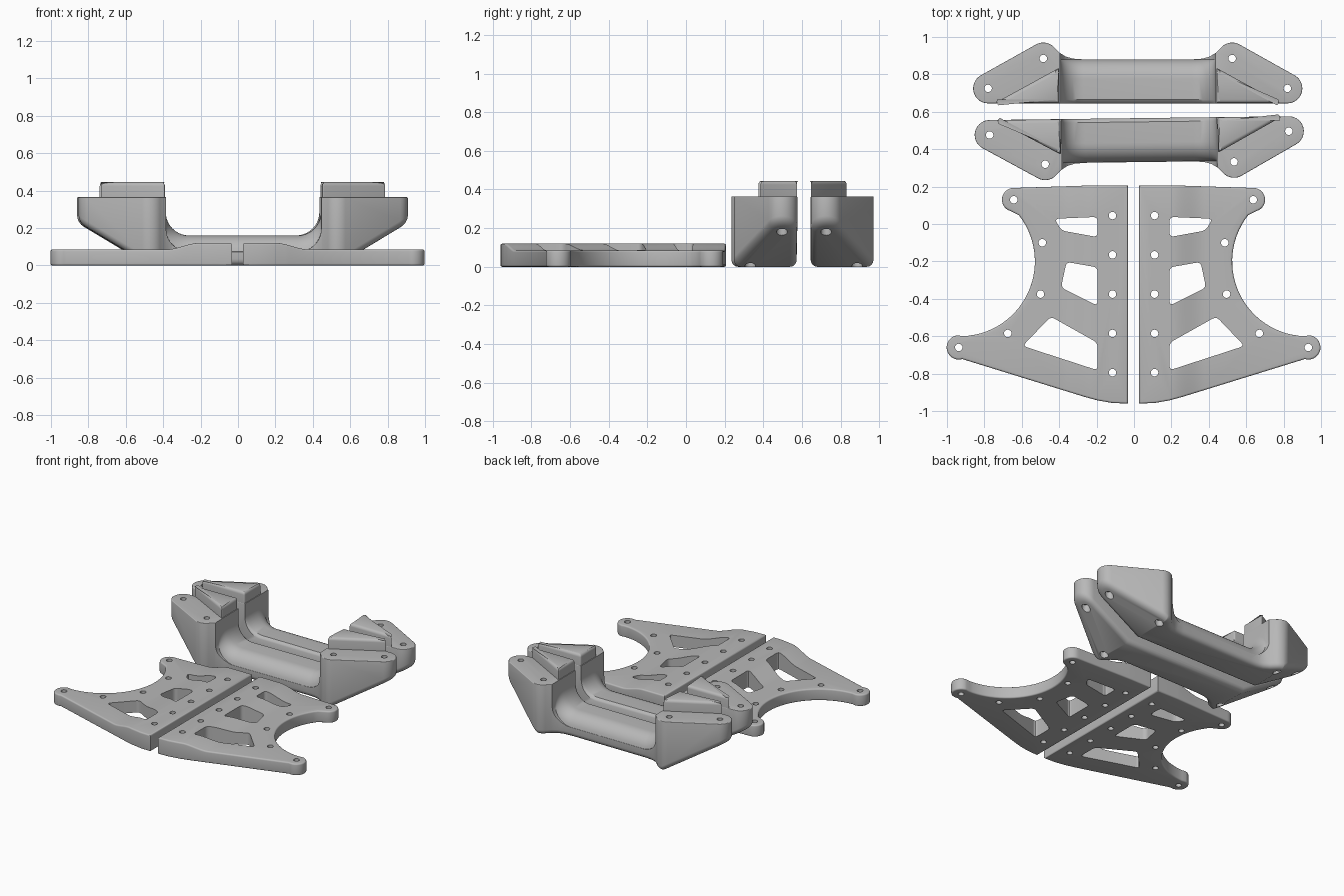
import bpy, bmesh, math
from mathutils import Vector, Matrix

if "Cube" in bpy.data.objects:
    bpy.data.objects.remove(bpy.data.objects["Cube"])

grey = bpy.data.materials.new("satin_grey")
grey.use_nodes = True
grey.diffuse_color = (0.48, 0.48, 0.48, 1)
grey.node_tree.nodes["Principled BSDF"].inputs["Base Color"].default_value = grey.diffuse_color


def arc(cx, cy, r, a0, a1, n=14):
    angles = [math.radians(a0 + (a1 - a0) * i / n) for i in range(n + 1)]
    return [(cx + r * math.cos(a), cy + r * math.sin(a)) for a in angles]


def rounded(points, r, n=4):
    """Round every corner of a polygon."""
    out, pts = [], [Vector(p) for p in points]
    for i, p in enumerate(pts):
        a = p + (pts[i - 1] - p).normalized() * r
        b = p + (pts[(i + 1) % len(pts)] - p).normalized() * r
        for k in range(n + 1):
            t = k / n
            out.append(tuple(a * (1 - t) ** 2 + p * 2 * t * (1 - t) + b * t * t))
    return out


def inset(points, d):
    """Offset a counter-clockwise outline inwards."""
    out, pts = [], [Vector(p) for p in points]
    for i, p in enumerate(pts):
        e1 = (p - pts[i - 1]).normalized()
        e2 = (pts[(i + 1) % len(pts)] - p).normalized()
        n1, n2 = Vector((-e1.y, e1.x)), Vector((-e2.y, e2.x))
        out.append(p + (n1 + n2) * d / (1 + n1.dot(n2)))
    return out


def loft(bm, rings):
    """Skin closed rings of 3D points and cap both ends."""
    loops = [[bm.verts.new(p) for p in ring] for ring in rings]
    count = len(loops[0])
    for lo, hi in zip(loops, loops[1:]):
        for i in range(count):
            j = (i + 1) % count
            bm.faces.new((lo[i], lo[j], hi[j], hi[i]))
    bm.faces.new(loops[0][::-1])
    bm.faces.new(loops[-1])


def prism(bm, outline, levels):
    """Extrude an outline through (height, inset) levels."""
    area = sum(a[0] * b[1] - b[0] * a[1] for a, b in zip(outline, outline[1:] + outline[:1]))
    outline = outline if area > 0 else outline[::-1]
    loft(bm, [[(p[0], p[1], z) for p in inset(outline, d)] for z, d in levels])


def edge_round(z, r, top=False, n=4):
    """Levels of a quarter-round along the bottom or top edge."""
    levels = []
    for i in range(n + 1):
        a = math.pi / 2 * i / n
        levels.append((r * (1 - math.cos(a)), r * (1 - math.sin(a))))
    return [(z - h, d) for h, d in reversed(levels)] if top else [(z + h, d) for h, d in levels]


def split_x(bm, xs):
    for x in xs:
        bmesh.ops.bisect_plane(bm, geom=bm.verts[:] + bm.edges[:] + bm.faces[:], dist=1e-5,
                               plane_co=(x, 0, 0), plane_no=(1, 0, 0))


def to_object(bm, name):
    bmesh.ops.recalc_face_normals(bm, faces=bm.faces[:])
    mesh = bpy.data.meshes.new(name)
    bm.to_mesh(mesh)
    bm.free()
    mesh.materials.append(grey)
    ob = bpy.data.objects.new(name, mesh)
    bpy.context.collection.objects.link(ob)
    return ob


def carve(ob, cutter_bm):
    cutter = to_object(cutter_bm, "cutter")
    cutter.hide_render = True
    mod = ob.modifiers.new("carve", "BOOLEAN")
    mod.operation, mod.solver, mod.object = "DIFFERENCE", "EXACT", cutter
    graph = bpy.context.evaluated_depsgraph_get()
    mesh = bpy.data.meshes.new_from_object(ob.evaluated_get(graph))
    ob.modifiers.clear()
    ob.data = mesh
    bpy.data.objects.remove(cutter)


def smooth(ob):
    bpy.ops.object.select_all(action="DESELECT")
    ob.select_set(True)
    bpy.context.view_layer.objects.active = ob
    bpy.ops.object.shade_smooth_by_angle(angle=math.radians(32))


def mirrored_copy(ob, name, matrix):
    copy = bpy.data.objects.new(name, ob.data.copy())
    copy.data.transform(matrix)
    copy.data.flip_normals()
    bpy.context.collection.objects.link(copy)
    return copy


# Side plate: thin outer wing that thickens towards the middle
def plate_top(x):
    t = min(max((0.38 - x) / 0.18, 0), 1)
    return 0.035 * t * t * (3 - 2 * t)


outline = ([(0.0275, -0.96), (0.0275, 0.207), (0.2, 0.207)]
           + arc(0.638, 0.13, 0.063, 95, -75)
           + arc(0.925, -0.2, 0.4, 142, 268, 28)
           + arc(0.932, -0.66, 0.065, 85, -107)
           + [(0.26, -0.924), (0.19, -0.943), (0.11, -0.957)])
bm = bmesh.new()
prism(bm, outline, edge_round(0, 0.01) + edge_round(0.085, 0.01, top=True))
split_x(bm, [0.2 + 0.018 * i for i in range(11)])
for v in bm.verts:
    if v.co.z > 0.05:
        v.co.z += plate_top(v.co.x)
plate = to_object(bm, "left_plate")

# Plate windows and screw holes
bm = bmesh.new()
windows = [[(0.19, 0.038), (0.42, 0.028), (0.383, -0.035), (0.19, -0.07)],
           [(0.19, -0.232), (0.356, -0.203), (0.385, -0.34), (0.19, -0.437)],
           [(0.19, -0.635), (0.44, -0.495), (0.59, -0.652), (0.19, -0.782)]]
for w in windows:
    prism(bm, rounded(w, 0.025), [(-0.1, 0), (0.3, 0)])
holes = [(0.11, 0.045 - 0.21 * i) for i in range(5)]
holes += [(0.485, -0.1), (0.495, -0.375), (0.67, -0.585), (0.638, 0.13), (0.932, -0.66)]
for x, y in holes:
    prism(bm, arc(x, y, 0.02, 0, 345, 23), [(-0.1, 0), (0.3, 0)])
carve(plate, bm)
smooth(plate)
mirrored_copy(plate, "right_plate", Matrix.Translation((-0.005, 0, 0)) @ Matrix.Scale(-1, 4, (1, 0, 0)))


# Handle: a low bar between two tall mounting ears with sloped undersides
def underside(x):
    return max(0, 0.6 * (abs(x) - 0.5))


half = (arc(0.8, 0.08, 0.08, -90, 60.8) + arc(0.505, 0.245, 0.08, 60.8, 135)
        + [(0.42, 0.272), (0.385, 0.25), (0.345, 0.239), (0.29, 0.235)])
outline = half + [(-x, y) for x, y in reversed(half)]
bm = bmesh.new()
prism(bm, outline, edge_round(0, 0.035) + edge_round(0.365, 0.005, top=True))
split_x(bm, (-0.5, 0.5))
for v in bm.verts:
    if v.co.z < 0.2:
        v.co.z += underside(v.co.x)
handle = to_object(bm, "back_handle")

# Filleted channel above the bar, dropping over its rounded outer edge
bm = bmesh.new()
side = [(0.415, 0.6)] + [(x, z) for x, z in arc(0.29, 0.285, 0.125, 0, -90, 10)]
profile = side + [(-x, z) for x, z in reversed(side)]
stations = [(-0.05, 0.02), (0, 0.02), (0.006, 0.01), (0.02, 0)]
for i in range(9):
    a = math.radians(10 * i)
    stations.append((0.13 + 0.105 * math.sin(a), 0.105 * (1 - math.cos(a))))
stations += [(0.4, 0.1)]
loft(bm, [[(x, y, z - drop if z < 0.5 else z) for x, z in profile] for y, drop in stations])
carve(handle, bm)

# Counterbored screw holes in the ears
bm = bmesh.new()
for s in (-1, 1):
    for x, y in ((0.8, 0.08), (0.505, 0.24)):
        seat = underside(x) + 0.04
        prism(bm, arc(s * x, y, 0.028, 0, 345, 23), [(-0.1, 0), (seat, 0), (seat, 0.008), (0.6, 0.008)])
carve(handle, bm)
smooth(handle)

# Raised triangular wedges on the ears
parts = [(handle, "handle")]
for s, label in ((1, "left_wedge"), (-1, "right_wedge")):
    bm = bmesh.new()
    triangle = [(s * 0.42, 0.001), (s * 0.765, 0.001), (s * 0.42, 0.19)]
    prism(bm, rounded(triangle, 0.012), [(0.35, 0)] + edge_round(0.445, 0.02, top=True))
    wedge = to_object(bm, "back_" + label)
    smooth(wedge)
    parts.append((wedge, label))

# Front handle mirrors the back one, turned very slightly
front = (Matrix.Translation((0.027, 0.566, 0)) @ Matrix.Rotation(0.0126, 4, "Z")
         @ Matrix.Scale(-1, 4, (0, 1, 0)))
for ob, label in parts:
    mirrored_copy(ob, "front_" + label, front)
    ob.data.transform(Matrix.Translation((0.02, 0.645, 0)))
